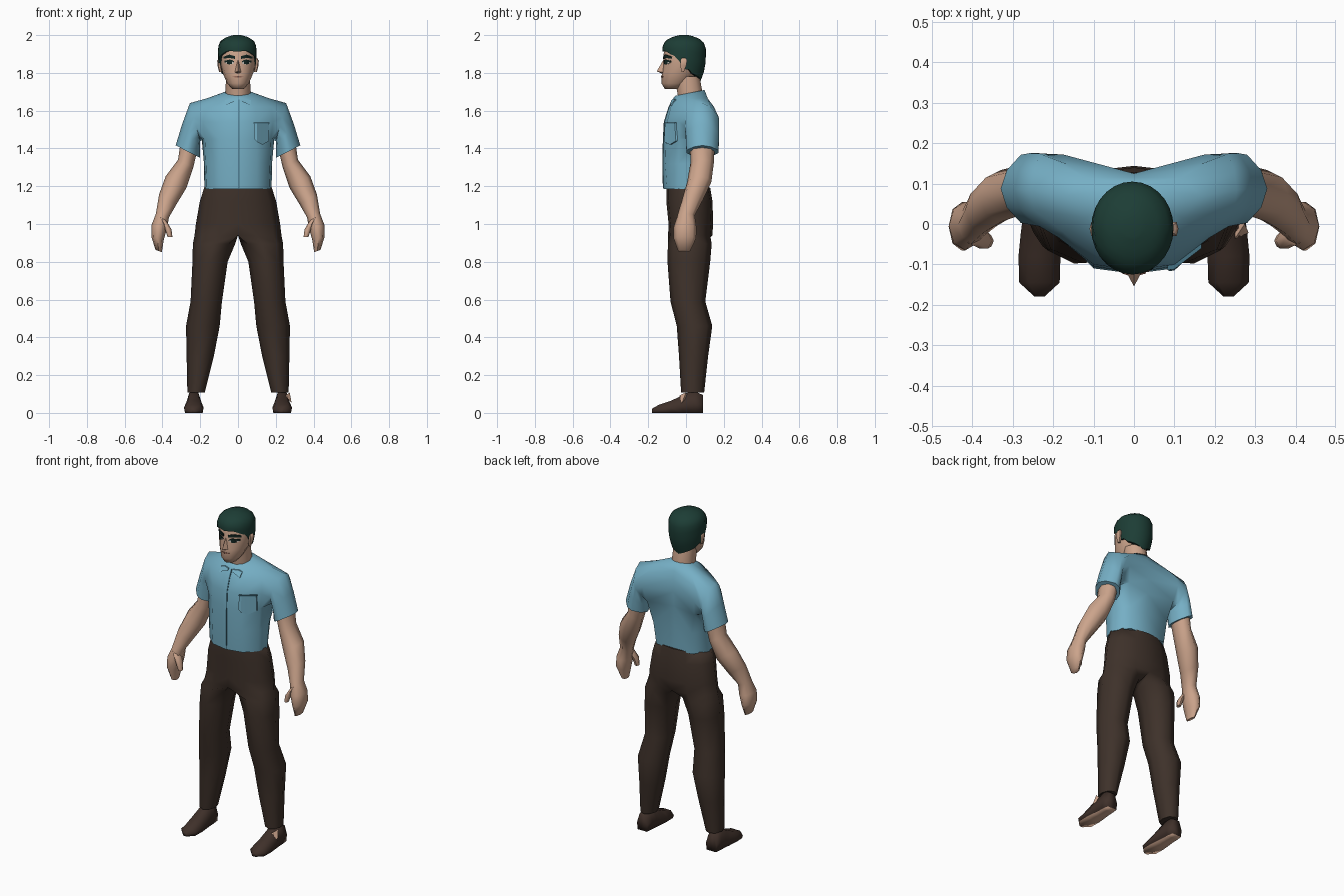
import bpy, bmesh
from math import sin, cos, radians, pi, copysign
from mathutils import Vector
from mathutils.bvhtree import BVHTree

if "Cube" in bpy.data.objects:
    bpy.data.objects.remove(bpy.data.objects["Cube"])


def material(name, rgb):
    m = bpy.data.materials.new(name)
    m.diffuse_color = (*rgb, 1)
    m.use_nodes = True
    m.node_tree.nodes["Principled BSDF"].inputs["Base Color"].default_value = m.diffuse_color
    return m


SHIRT = material("shirt blue", (0.18, 0.43, 0.56))
SEAM = material("seam blue", (0.06, 0.17, 0.23))
SKIN = material("skin", (0.60, 0.37, 0.26))
CLOTH = material("trouser brown", (0.048, 0.031, 0.023))
SHOE = material("shoe brown", (0.050, 0.030, 0.023))
HAIR = material("hair green", (0.012, 0.047, 0.036))
DARK = material("dark strand", (0.006, 0.018, 0.015))
WHITE = material("eye white", (0.60, 0.55, 0.50))
LIP = material("lip", (0.30, 0.14, 0.10))


def make(name, verts, faces, mat, mirror=False, angle=45):
    me = bpy.data.meshes.new(name)
    me.from_pydata([tuple(v) for v in verts], [], faces)
    bm = bmesh.new()
    bm.from_mesh(me)
    if mirror:      # open the centre line so both halves weld together
        wall = [f for f in bm.faces if all(abs(v.co.x) < 1e-5 for v in f.verts)]
        bmesh.ops.delete(bm, geom=wall, context='FACES')
    bmesh.ops.recalc_face_normals(bm, faces=bm.faces[:])
    bm.to_mesh(me)
    bm.free()
    me.shade_smooth()
    me.set_sharp_from_angle(angle=radians(angle))
    me.materials.append(mat)
    ob = bpy.data.objects.new(name, me)
    bpy.context.collection.objects.link(ob)
    if mirror:
        ob.modifiers.new("Mirror", 'MIRROR')
    return ob


def loft(name, rings, mat, mirror=False, angle=45):
    """Skin a list of equal-length rings and cap both ends."""
    n = len(rings[0])
    verts = [v for r in rings for v in r]
    faces = [(i * n + j, i * n + (j + 1) % n, (i + 1) * n + (j + 1) % n, (i + 1) * n + j)
             for i in range(len(rings) - 1) for j in range(n)]
    faces += [tuple(range(n)), tuple(range(len(verts) - n, len(verts)))]
    return make(name, verts, faces, mat, mirror, angle)


def ring(cx, cy, cz, rx, ry, tilt=0, n=8, p=1):
    """Tilted ellipse; p above 1 pulls it toward a diamond."""
    t, out = radians(tilt), []
    for k in range(n):
        c, s = (copysign(abs(f(2 * pi * k / n)) ** p, f(2 * pi * k / n)) for f in (cos, sin))
        out.append((cx + rx * c * cos(t), cy + ry * s, cz + rx * c * sin(t)))
    return out


def half_ring(cy, z, rx, ry):
    """Right half of a hip section, closed along the centre line."""
    pts = [(rx * cos(radians(a)), cy + ry * sin(radians(a)), z) for a in (0, 35, 65, -65, -35)]
    return pts[:3] + [(0, cy + ry, z), (0, cy, z), (0, cy - ry, z)] + pts[3:]


def tree(ob):
    return BVHTree.FromPolygons([v.co.copy() for v in ob.data.vertices],
                                [tuple(p.vertices) for p in ob.data.polygons])


def plate(name, target, pairs, mat, out=0.004, mirror=False):
    """Thin plate laid on the front of a surface; pairs are (x, z) edge points."""
    rings = []
    for pair in pairs:
        front, back = [], []
        for x, z in pair:
            hit = target.ray_cast(Vector((x, -1, z)), Vector((0, 1, 0)))[0]
            y = hit.y if hit else -0.05
            front.append((x, y - out, z))
            back.append((x, y + 0.002, z))
        rings.append(front + back[::-1])
    return loft(name, rings, mat, mirror, 30)


def columns(cols):
    return [((x, a), (x, b)) for x, a, b in cols]


# Shirt: half sections from front centre to back centre
sections = [
    (1.185, [(0, -.12), (.10, -.10), (.165, -.04), (.178, .03), (.12, .115), (0, .118)]),
    (1.32, [(0, -.123), (.10, -.11), (.17, -.04), (.18, .04), (.13, .13), (0, .112)]),
    (1.45, [(0, -.12), (.10, -.105), (.175, -.035), (.192, .06), (.16, .15), (0, .118)]),
    (1.54, [(0, -.115), (.10, -.10), (.185, -.035), (.20, .07), (.175, .172), (0, .125)]),
    (1.62, [(0, -.09), (.09, -.08), (.175, -.02), (.20, .08), (.165, .148), (0, .125)]),
    (1.665, [(0, -.068), (.06, -.05), (.12, .015), (.165, .07), (.12, .115), (0, .115)]),
    (1.69, [(0, -.055), (.04, -.038), (.066, 0), (.072, .04), (.05, .085), (0, .098)]),
]
verts = [(x, y, z + (0.2 * y if z > 1.68 else 0)) for z, half in sections for x, y in half]
faces = [(6 * i + j, 6 * i + j + 1, 6 * i + j + 7, 6 * i + j + 6) for i in range(6)
         for j in range(5) if not (2 <= i <= 4 and 2 <= j <= 3)]      # armhole left open
faces += [tuple(range(6)), tuple(range(36, 42))]
# Sleeve grown out of the armhole, starting at the shoulder top and going round the back
loop = [6 * r + c for r, c in ((5, 3), (5, 4), (4, 4), (3, 4), (2, 4),
                               (2, 3), (2, 2), (3, 2), (4, 2), (5, 2))]
for hoop in (ring(.2275, .084, 1.54, .104, .096, 75, 10, 1.25),
             ring(.2475, .087, 1.465, .081, .094, 54, 10, 1.25),
             ring(.265, .087, 1.383, .073, .090, 27, 10, 1.25)):
    new = list(range(len(verts), len(verts) + 10))
    verts += hoop
    faces += [(loop[k], loop[(k + 1) % 10], new[(k + 1) % 10], new[k]) for k in range(10)]
    loop = new
faces.append(tuple(loop))
shirt = make("shirt", verts, faces, SHIRT, True, 75)
shirt_tree = tree(shirt)

# Placket, collar and chest pocket
levels = [1.19, 1.32, 1.45, 1.54, 1.62, 1.66]
plate("placket_seam", shirt_tree, [((.003, z), (.009, z)) for z in levels], SEAM, .003)
plate("collar_point", shirt_tree,
      columns([(.014, 1.650, 1.660), (.045, 1.638, 1.662), (.07, 1.628, 1.655)]), SHIRT, .006, True)
plate("chest_pocket", shirt_tree,
      columns([(.085, 1.45, 1.535), (.10, 1.435, 1.535), (.13, 1.42, 1.535), (.165, 1.44, 1.535)]),
      SHIRT, .0095)
plate("pocket_seam", shirt_tree,
      columns([(.083, 1.532, 1.538), (.10, 1.532, 1.538), (.167, 1.532, 1.538)]), SEAM, .0115)

# Arms and hands
loft("arm", [ring(.258, .087, 1.42, .05, .065, 27), ring(.277, .085, 1.32, .045, .062, 27),
             ring(.328, .07, 1.222, .063, .064, 30), ring(.372, .035, 1.13, .053, .056, 30),
             ring(.40, .0, 1.045, .036, .046, 15), ring(.417, -.005, .985, .042, .060, 12),
             ring(.426, -.006, .925, .034, .060, 15), ring(.420, -.01, .857, .018, .032, 20)],
     SKIN, True, 70)
loft("thumb", [ring(.40, -.025, 1.03, .024, .026, 30, 6), ring(.372, -.04, .98, .022, .024, 25, 6),
               ring(.360, -.042, .932, .013, .016, 0, 6)], SKIN, True, 70)

# Trousers: hips welded along the centre, splitting into the legs
loft("trousers", [half_ring(.013, 1.192, .179, .115), half_ring(.018, 1.12, .202, .122),
                  half_ring(.026, 1.0, .223, .118), half_ring(.022, .94, .230, .117),
                  ring(.127, .02, .895, .112, .116), ring(.148, .015, .80, .093, .113),
                  ring(.168, .01, .59, .083, .092), ring(.186, .045, .46, .089, .094),
                  ring(.200, .04, .30, .072, .077), ring(.222, .035, .108, .046, .061)],
     CLOTH, True, 75)

# Shoes: softly shaded all over, with pale soles
stations = [(-.18, .012, .022), (-.145, .05, .042), (-.08, .052, .064),
            (-.02, .046, .092), (.01, .042, .108), (.05, .040, .112), (.09, .035, .095)]
shoe = loft("shoe", [[(.234 + s * w, y, h * f) for s, f in
                      ((-.9, 0), (-1, .45), (-.55, 1), (.55, 1), (1, .45), (.9, 0))]
                     for y, w, h in stations], SHOE, True, 180)
shoe.data.materials.append(SKIN)
for p in shoe.data.polygons:
    if abs(p.normal.z) > 0.9 and p.center.z < 0.005:
        p.material_index = 1

# Bare instep showing beside the left shoe opening
make("bare_instep", [(.250, -.036, .092), (.274, .000, .108), (.284, -.022, .052),
                     (.250, .01, .09)],
     [(0, 2, 1), (0, 1, 3), (0, 3, 2), (1, 2, 3)], SKIN)

# Neck and head
loft("neck", [ring(0, .025, 1.63, .064, .066, n=10), ring(0, .022, 1.69, .066, .070, n=10),
              ring(0, .005, 1.78, .064, .070, n=10)], SKIN, angle=60)
shape = [(1.715, .032, -.112, -.03), (1.745, .058, -.130, .02), (1.80, .081, -.128, .06),
         (1.85, .092, -.120, .085), (1.90, .094, -.119, .09), (1.95, .084, -.10, .085),
         (1.98, .055, -.07, .055)]
head = loft("head", [ring(0, (f + b) / 2, z, w, (b - f) / 2, n=12) for z, w, f, b in shape],
            SKIN, angle=70)
face = tree(head)

# Nose and ears
make("nose", [(0, -.118, 1.872), (0, -.155, 1.808), (.019, -.118, 1.803), (-.019, -.118, 1.803),
              (0, -.12, 1.793), (0, -.09, 1.82)],
     [(0, 1, 2), (0, 3, 1), (1, 4, 2), (1, 3, 4), (0, 2, 5), (0, 5, 3), (2, 4, 5), (3, 5, 4)], SKIN)
loft("ear", [ring(.092, -.018, 1.805, .008, .008, n=6), ring(.099, -.014, 1.84, .010, .018, n=6),
             ring(.101, -.012, 1.865, .009, .02, n=6), ring(.096, -.012, 1.878, .006, .012, n=6)],
     SKIN, True, 60)

# Eyes, brows and mouth
plate("eye_white", face, columns([(.022, 1.850, 1.855), (.034, 1.846, 1.863),
                                  (.046, 1.845, 1.864), (.066, 1.850, 1.857)]), WHITE, .003, True)
plate("iris", face, columns([(.033, 1.847, 1.864), (.046, 1.845, 1.866),
                             (.057, 1.847, 1.864)]), DARK, .005, True)
plate("eyelash", face, columns([(.020, 1.855, 1.861), (.034, 1.861, 1.869),
                                (.046, 1.862, 1.870), (.072, 1.854, 1.864)]), DARK, .005, True)
plate("brow", face, columns([(.016, 1.874, 1.888), (.045, 1.879, 1.897),
                             (.076, 1.876, 1.886)]), DARK, .006, True)
plate("mouth", face, columns([(-.03, 1.778, 1.781), (0, 1.775, 1.784), (.03, 1.778, 1.781)]),
      LIP, .003)

# Hair cap: lower edge follows the hairline, sideburns and nape
PROFILE = [(1.74, .70), (1.80, .90), (1.86, 1), (1.94, 1), (1.97, .86), (1.99, .56), (2.0, .2)]
HAIRLINE = [(-90, 1.912), (-60, 1.918), (-40, 1.90), (-15, 1.88), (-8, 1.82), (12, 1.82),
            (20, 1.80), (90, 1.755)]


def lerp(table, t):
    for (a, u), (b, v) in zip(table, table[1:]):
        if t <= b:
            return u + (v - u) * max(0, t - a) / (b - a)
    return table[-1][1]


COLS, ROWS = 28, 9
grid = [[] for _ in range(ROWS + 1)]
for k in range(COLS):
    a = 2 * pi * k / COLS
    deg = 90 - abs((360 * k / COLS - 90 + 180) % 360 - 180)    # -90 front, 90 back
    low = lerp(HAIRLINE, deg)
    for r in range(ROWS + 1):
        z = low + (2.0 - low) * sin(max(0, r - 1) / (ROWS - 1) * pi / 2)
        f = lerp(PROFILE, z) * (0.82 if r == 0 else 1)
        grid[r].append((-.004 + .102 * f * cos(a), -.01 + .115 * f * sin(a), z))
hair = loft("hair", grid, HAIR, angle=60)
